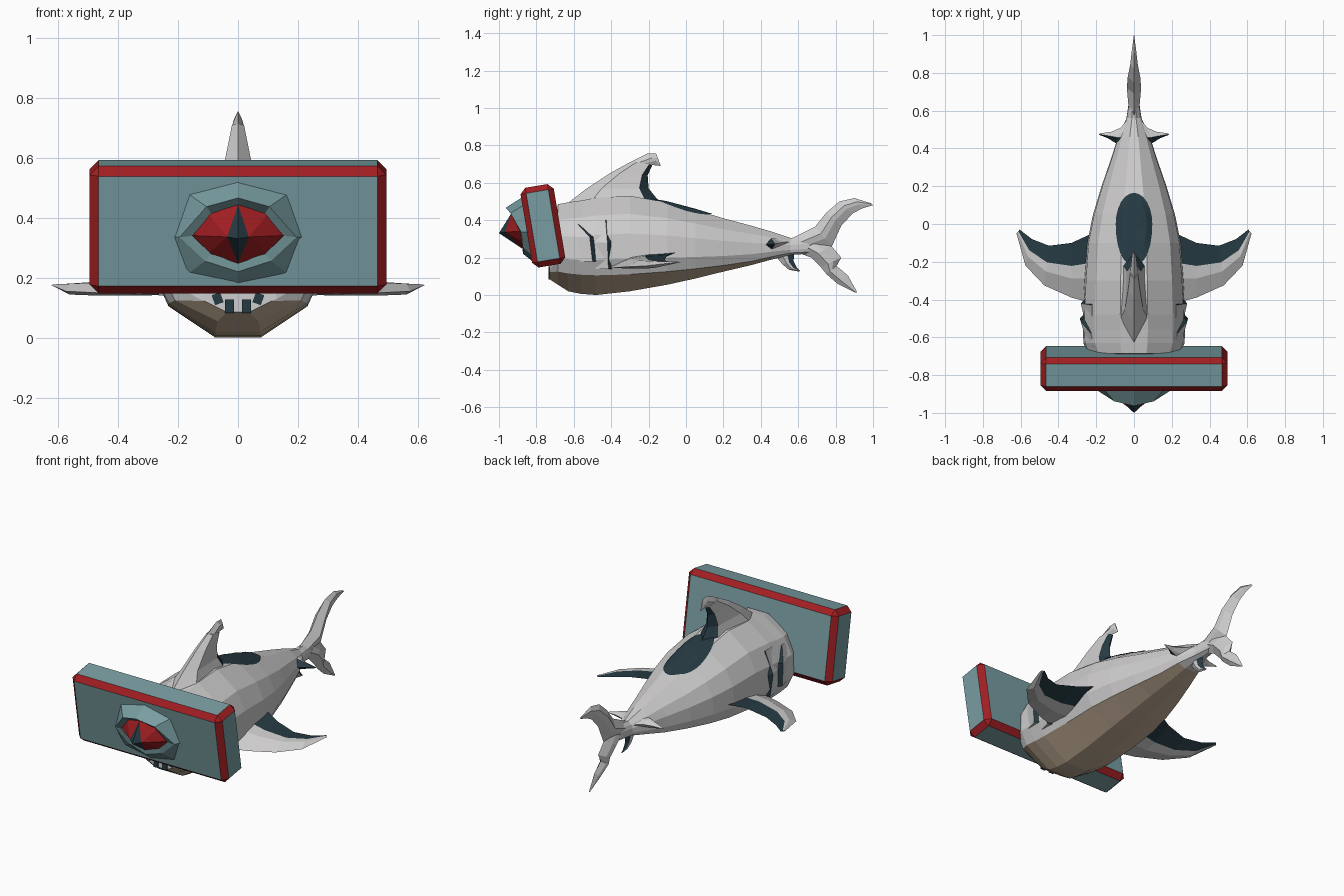
import bpy, bmesh, math
from mathutils import Vector, Matrix
from mathutils.bvhtree import BVHTree

if "Cube" in bpy.data.objects:
    bpy.data.objects.remove(bpy.data.objects["Cube"])


def material(name, rgb):
    m = bpy.data.materials.new(name)
    m.diffuse_color = (*rgb, 1)
    m.use_nodes = True
    m.node_tree.nodes["Principled BSDF"].inputs["Base Color"].default_value = m.diffuse_color
    return m


GREY = material("pale_grey", (0.62, 0.61, 0.61))
BROWN = material("belly_brown", (0.51, 0.40, 0.285))
DARK = material("dark_teal", (0.019, 0.042, 0.055))
TEAL = material("board_teal", (0.19, 0.34, 0.36))
RED = material("red", (0.36, 0.013, 0.016))


def finish(name, bm, mats, matrix=None):
    bmesh.ops.recalc_face_normals(bm, faces=bm.faces)
    if matrix:
        bm.transform(matrix)
    me = bpy.data.meshes.new(name)
    bm.to_mesh(me)
    bm.free()
    for m in mats:
        me.materials.append(m)
    ob = bpy.data.objects.new(name, me)
    bpy.context.collection.objects.link(ob)
    return ob


def loft(bm, rings, rule=lambda i, k: 0, caps=True):
    """Bridge closed rings of points; rule gives the material of face k in band i."""
    vs = [[bm.verts.new(p) for p in r] for r in rings]
    n = len(vs[0])
    for i in range(len(vs) - 1):
        for k in range(n):
            j = (k + 1) % n
            f = bm.faces.new((vs[i][k], vs[i][j], vs[i + 1][j], vs[i + 1][k]))
            f.material_index = rule(i, k)
    if caps:
        bm.faces.new(vs[0])
        bm.faces.new(vs[-1])
    return vs


def fin(name, sections, axis, split=0.6, dark=(2, 3), mid=0.35):
    """Blade lofted from (lead, trail, half thickness); chosen strips are dark."""
    axis = Vector(axis)
    rings = []
    for lead, trail, t in sections:
        a, b = Vector(lead), Vector(trail)
        m, d = a.lerp(b, mid), a.lerp(b, split)
        rings.append([a, m + axis * t, d + axis * t * 0.8, b,
                      d - axis * t * 0.8, m - axis * t])
    bm = bmesh.new()
    loft(bm, rings, lambda i, k: 1 if k in dark else 0)
    return finish(name, bm, [GREY, DARK])


# Body: stations of y, half width, bottom z, belly edge z, top z
stations = [(-0.73, 0.13, 0.085, 0.122, 0.16), (-0.685, 0.245, 0.055, 0.125, 0.485),
            (-0.63, 0.268, 0.02, 0.115, 0.495), (-0.56, 0.27, 0.006, 0.108, 0.505),
            (-0.48, 0.27, 0.0, 0.105, 0.52),
            (-0.30, 0.262, 0.02, 0.11, 0.53), (-0.10, 0.248, 0.055, 0.125, 0.495),
            (0.05, 0.217, 0.088, 0.14, 0.455), (0.20, 0.172, 0.125, 0.158, 0.41),
            (0.35, 0.12, 0.16, 0.18, 0.37), (0.46, 0.085, 0.19, 0.205, 0.338),
            (0.56, 0.04, 0.215, 0.225, 0.305), (0.66, 0.025, 0.22, 0.23, 0.315)]
bm = bmesh.new()
rings = []
for y, w, zb, ze, zt in stations:
    h = zt - ze
    half = [(0.28 * w, zb), (0.86 * w, ze), (w, ze + 0.2 * h), (0.97 * w, ze + 0.52 * h),
            (0.77 * w, ze + 0.77 * h), (0.27 * w, zt)]
    rings.append([Vector((x, y, z)) for x, z in half]
                 + [Vector((-x, y, z)) for x, z in reversed(half)])
loft(bm, rings, lambda i, k: 1 if k in (0, 10, 11) and i < 10 else 0)
bmesh.ops.recalc_face_normals(bm, faces=bm.faces)
tree = BVHTree.FromBMesh(bm)
finish("body", bm, [GREY, BROWN])

# Back marking laid on the skin, round behind and straighter beside the fin
bm = bmesh.new()


def on_back(x, y):
    hit = tree.ray_cast(Vector((x, y, 2)), Vector((0, 0, -1)))[0]
    return Vector((x, y, hit.z + 0.006))


N = 24
rings = []
for r in (1, 0.7, 0.4):
    ring = []
    for k in range(N):
        c, s = math.cos(2 * math.pi * k / N), math.sin(2 * math.pi * k / N)
        if s < 0:
            c = math.copysign(abs(c) ** 0.8, c)
        ring.append(on_back(0.097 * r * c, r * s * (0.165 if s > 0 else 0.215)))
    rings.append(ring)
vs = loft(bm, rings, caps=False)
bm.faces.new(vs[-1])
finish("back_marking", bm, [DARK])

# Dorsal fin with dark trailing edge
fin("dorsal_fin", [((0, -0.66, 0.47), (0, -0.12, 0.47), 0.09),
                   ((0, -0.53, 0.57), (0, -0.20, 0.57), 0.048),
                   ((0, -0.40, 0.655), (0, -0.205, 0.64), 0.032),
                   ((0, -0.29, 0.715), (0, -0.18, 0.695), 0.02)],
    (1, 0, 0), 0.85, mid=0.24)
fin("dorsal_tip", [((0, -0.29, 0.715), (0, -0.18, 0.695), 0.02),
                   ((0, -0.205, 0.757), (0, -0.135, 0.69), 0.012),
                   ((0, -0.16, 0.757), (0, -0.135, 0.69), 0.003)],
    (1, 0, 0), dark=())

# Tail fin lobes
fin("tail_upper_lobe", [((0, 0.56, 0.30), (0, 0.64, 0.22), 0.026),
                        ((0, 0.69, 0.365), (0, 0.78, 0.26), 0.038),
                        ((0, 0.75, 0.44), (0, 0.83, 0.37), 0.033),
                        ((0, 0.82, 0.50), (0, 0.89, 0.435), 0.02),
                        ((0, 0.90, 0.518), (0, 0.94, 0.462), 0.012),
                        ((0, 0.99, 0.49), (0, 1.0, 0.48), 0.002)],
    (1, 0, 0), dark=())
fin("tail_lower_lobe", [((0, 0.60, 0.225), (0, 0.74, 0.31), 0.026),
                        ((0, 0.67, 0.20), (0, 0.775, 0.265), 0.036),
                        ((0, 0.72, 0.15), (0, 0.83, 0.20), 0.03),
                        ((0, 0.75, 0.112), (0, 0.805, 0.155), 0.026),
                        ((0, 0.81, 0.06), (0, 0.865, 0.105), 0.016),
                        ((0, 0.905, 0.012), (0, 0.917, 0.012), 0.002)],
    (1, 0, 0), dark=())

# Small hooked fin under the tail
fin("anal_fin", [((0, 0.47, 0.22), (0, 0.58, 0.235), 0.02),
                 ((0, 0.515, 0.165), (0, 0.575, 0.18), 0.016),
                 ((0, 0.55, 0.135), (0, 0.59, 0.15), 0.01),
                 ((0, 0.605, 0.125), (0, 0.61, 0.13), 0.002)],
    (1, 0, 0), 0.62)


def on_side(s, y, z, out):
    hit = tree.ray_cast(Vector((s * 2, y, z)), Vector((-s, 0, 0)))[0]
    return Vector((hit.x + s * out, y, z))


for s, side in ((-1, "left"), (1, "right")):
    # Side fins, dark along the rear
    fin("pectoral_fin_" + side,
        [((s * 0.18, -0.43, 0.145), (s * 0.18, -0.03, 0.235), 0.032),
         ((s * 0.33, -0.39, 0.145), (s * 0.33, -0.10, 0.212), 0.028),
         ((s * 0.475, -0.325, 0.15), (s * 0.45, -0.115, 0.185), 0.022),
         ((s * 0.575, -0.22, 0.155), (s * 0.54, -0.08, 0.175), 0.018),
         ((s * 0.622, -0.05, 0.175), (s * 0.605, -0.03, 0.175), 0.003)],
        (0, 0, 1), 0.58)
    # Small tail-base fins, dark in front
    fin("rear_side_fin_" + side,
        [((s * 0.04, 0.40, 0.268), (s * 0.03, 0.56, 0.285), 0.034),
         ((s * 0.10, 0.43, 0.268), (s * 0.07, 0.51, 0.28), 0.026),
         ((s * 0.14, 0.455, 0.27), (s * 0.12, 0.488, 0.275), 0.015),
         ((s * 0.185, 0.472, 0.272), (s * 0.18, 0.48, 0.272), 0.002)],
        (0, 0, 1), 0.6, dark=(0, 5))
    # Gill flaps: wedges that rise to a rear edge, dark in the lower slit
    for g, path in enumerate((((-0.58, 0.38), (-0.515, 0.31), (-0.50, 0.18)),
                              ((-0.43, 0.40), (-0.42, 0.28), (-0.415, 0.14)))):
        rings = []
        for i, (y, z) in enumerate(path):
            rise = (0.004, 0.02, 0.02)[i]
            rings.append([on_side(s, y - 0.07, z, 0.001), on_side(s, y, z, rise),
                          on_side(s, y + rise, z, 0.002), on_side(s, y, z, -0.02)])
        bm = bmesh.new()
        loft(bm, rings, lambda i, k: 1 if k == 1 else 0)
        finish(f"gill_flap_{g + 1}_{side}", bm, [GREY, DARK])
    # Teeth on the jaw
    for t, (x, y, z, h) in enumerate(((0.029, -0.723, 0.105, 0.045),
                                      (0.068, -0.722, 0.13, 0.035))):
        bm = bmesh.new()
        bmesh.ops.create_cube(bm, size=1, matrix=Matrix.Translation((s * x, y, z))
                              @ Matrix.Rotation(s * t * 0.35, 4, 'Y')
                              @ Matrix.Diagonal((0.03, 0.025, h, 1)))
        finish(f"tooth_{t + 1}_{side}", bm, [DARK])

# Board: leaning frame, local x across, y up the board, z out of its front
tilt = math.radians(9.5)
up = Vector((0, -math.sin(tilt), math.cos(tilt)))
out = Vector((0, -math.cos(tilt), -math.sin(tilt)))
frame = Matrix.Identity(4)
for r in range(3):
    frame[r][0], frame[r][1], frame[r][2] = (1, 0, 0)[r], up[r], out[r]
    frame[r][3] = (0, -0.765, 0.37)[r]

bm = bmesh.new()
bmesh.ops.create_cube(bm, size=1, matrix=Matrix.Diagonal((0.99, 0.432, 0.18, 1)))
bmesh.ops.bevel(bm, geom=bm.edges[:], offset=0.03, segments=1, affect='EDGES', material=1)
finish("board", bm, [TEAL, RED], frame)


def mirrored(half):
    """Complete a ring from top to bottom points on the right."""
    return half + [(-x, y, z) for x, y, z in reversed(half[1:-1])]


# Eyelid: octagonal shell rising from the board
bm = bmesh.new()
loft(bm, [mirrored([(0, 0.168, 0.085), (0.165, 0.125, 0.085), (0.215, -0.02, 0.085),
                    (0.168, -0.145, 0.085), (0, -0.18, 0.085)]),
          mirrored([(0, 0.128, 0.18), (0.105, 0.095, 0.16), (0.195, -0.015, 0.12),
                    (0.11, -0.095, 0.125), (0, -0.13, 0.13)]),
          mirrored([(0, 0.095, 0.14), (0.09, 0.068, 0.135), (0.152, -0.01, 0.125),
                    (0.09, -0.07, 0.125), (0, -0.10, 0.125)])], caps=False)
finish("eyelid", bm, [TEAL], frame)

# Eyeball: red almond facets around a pointed dark pupil
bm = bmesh.new()
rim = [bm.verts.new(p) for p in mirrored([
    (0, 0.10, 0.15), (0.1, 0.065, 0.13), (0.155, -0.01, 0.115),
    (0.1, -0.07, 0.115), (0, -0.102, 0.13)])]
right, left = bm.verts.new((0.036, 0, 0.205)), bm.verts.new((-0.036, 0, 0.205))
tip = bm.verts.new((0, 0, 0.238))
for k in range(8):
    bm.faces.new((rim[k], rim[(k + 1) % 8], right if k < 4 else left))
for a, b in ((rim[0], right), (right, rim[4]), (rim[4], left), (left, rim[0])):
    bm.faces.new((a, b, tip)).material_index = 1
bm.faces.new(rim)
finish("eye", bm, [RED, DARK], frame)
